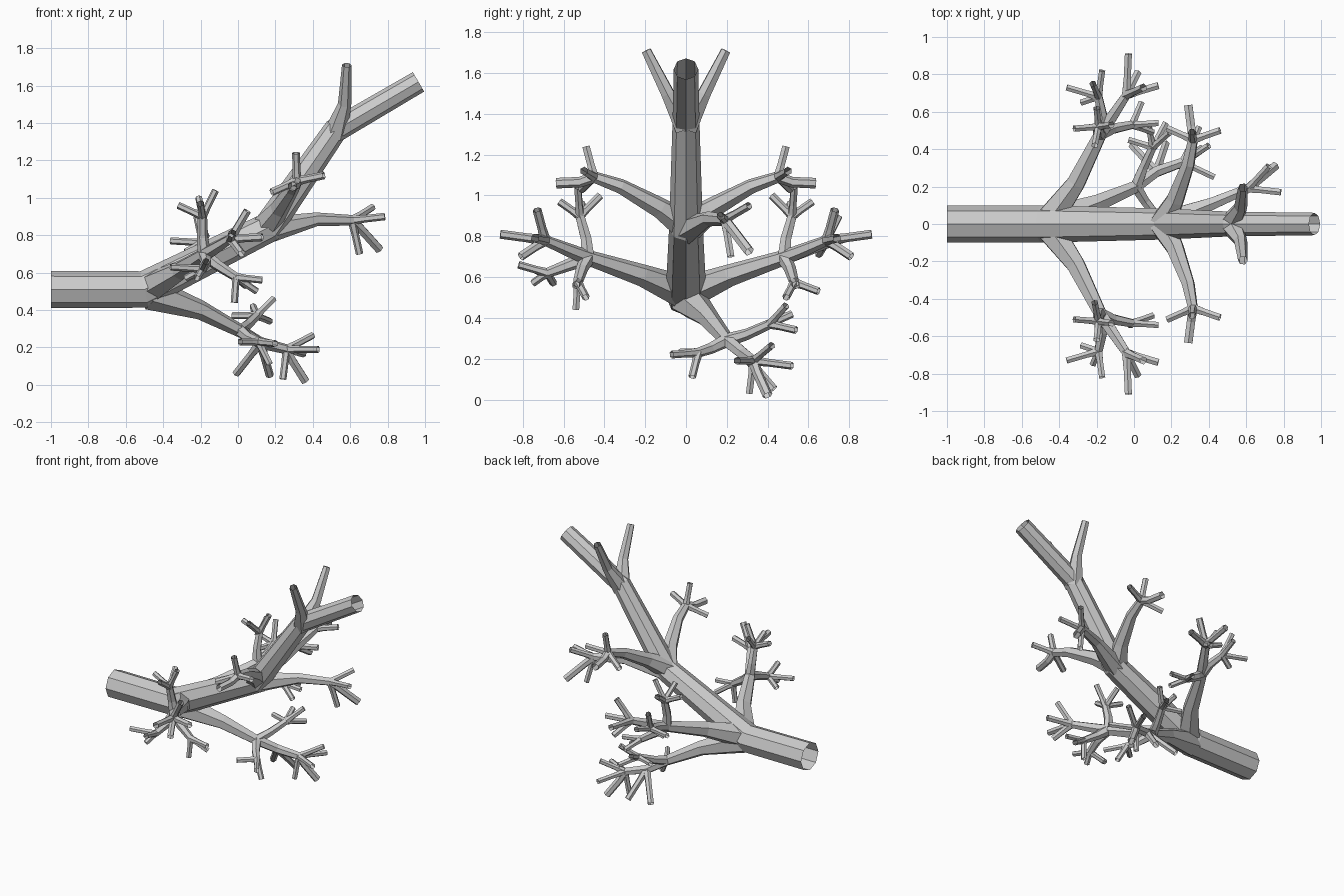
import bpy, bmesh
from math import cos, sin, pi
from mathutils import Vector


def tube(bm, path, radii, sides):
    """Open faceted tube with mitred rings along a path."""
    pts = [Vector(p) for p in path]
    dirs = [(b - a).normalized() for a, b in zip(pts, pts[1:])]
    up = Vector((0, 0, 1)) if abs(dirs[0].z) < 0.9 else Vector((1, 0, 0))
    rings = []
    for i, p in enumerate(pts):
        t = (dirs[max(i - 1, 0)] + dirs[min(i, len(dirs) - 1)]).normalized()
        up = (up - t * up.dot(t)).normalized()
        side = t.cross(up)
        rings.append([bm.verts.new(p + radii[i] * (up * cos(2 * pi * k / sides)
                     + side * sin(2 * pi * k / sides))) for k in range(sides)])
    for a, b in zip(rings, rings[1:]):
        for k in range(sides):
            j = (k + 1) % sides
            bm.faces.new((a[k], b[k], b[j], a[j]))


def twigs(bm, node, tips, r=0.019):
    """Short twigs fanning out from one node."""
    n = Vector(node)
    for tip in tips:
        t = Vector(tip)
        tube(bm, [n, n.lerp(t, 0.4), t], [r * 1.25, r, r], 6)


def finish(bm, name, flip=False):
    if flip:
        for v in bm.verts:
            v.co.y *= -1
    bmesh.ops.recalc_face_normals(bm, faces=bm.faces)
    me = bpy.data.meshes.new(name)
    bm.to_mesh(me)
    bm.free()
    bpy.context.collection.objects.link(bpy.data.objects.new(name, me))


# main limb
bm = bmesh.new()
tube(bm, [(-1, 0, 0.51), (-0.5, 0, 0.51), (0.16, 0, 0.84), (0.52, 0, 1.36), (0.965, 0, 1.62)],
     [0.1, 0.1, 0.083, 0.066, 0.06], 8)
finish(bm, "main_limb")

for s, label in ((1, "left"), (-1, "right")):
    # big low side branch
    bm = bmesh.new()
    node = (-0.18, 0.48, 0.695)
    tube(bm, [(-0.47, 0, 0.52), (-0.31, 0.22, 0.61), node], [0.085, 0.055, 0.038], 6)
    out, rise, drop = (-0.04, 0.69, 0.78), (-0.19, 0.52, 0.9), (-0.01, 0.53, 0.575)
    tube(bm, [node, (-0.12, 0.57, 0.73), out], [0.038, 0.034, 0.026], 6)
    twigs(bm, out, [(-0.03, 0.91, 0.81), (0.13, 0.74, 0.79), (0.05, 0.73, 0.93),
                    (0.02, 0.81, 0.7)], 0.022)
    tube(bm, [node, (-0.19, 0.49, 0.79), rise], [0.036, 0.03, 0.025], 6)
    twigs(bm, rise, [(-0.32, 0.51, 0.96), (-0.12, 0.53, 1.04), (-0.2, 0.62, 0.97),
                     (-0.21, 0.42, 1.0)])
    tube(bm, [node, (-0.11, 0.51, 0.64), drop], [0.036, 0.03, 0.024], 6)
    low = (0.04, 0.65, 0.53) if s > 0 else (-0.02, 0.54, 0.44)
    twigs(bm, drop, [(0.13, 0.54, 0.56), (0.1, 0.49, 0.5), low])
    fork = (-0.19, 0.68, 0.76 if s > 0 else 0.62)
    z = fork[2]
    tube(bm, [node, (-0.17, 0.58, (z + 0.695) / 2), fork], [0.036, 0.03, 0.024], 6)
    twigs(bm, fork, [(-0.36, 0.73, z + 0.01), (-0.17, 0.82, z + 0.04),
                     (-0.22, 0.75, z + (0.14 if s > 0 else -0.05)), (-0.28, 0.65, z - 0.05)])
    finish(bm, "low_side_branch_" + label, s < 0)

    # middle side branch
    bm = bmesh.new()
    node = (0.315, 0.45, 1.09)
    tube(bm, [(0.15, 0, 0.85), (0.22, 0.13, 0.94), (0.29, 0.32, 1.045), node],
         [0.075, 0.052, 0.037, 0.028], 6)
    twigs(bm, node, [(0.46, 0.5, 1.12), (0.31, 0.49, 1.24), (0.18, 0.51, 1.03)], 0.021)
    tube(bm, [node, (0.305, 0.52, 1.065), (0.29, 0.635, 1.06)], [0.028, 0.026, 0.026], 6)
    finish(bm, "middle_side_branch_" + label, s < 0)

    # upper prong
    bm = bmesh.new()
    tube(bm, [(0.52, 0, 1.34), (0.57, 0.09, 1.5), (0.582, 0.195, 1.71)],
         [0.065, 0.036, 0.026], 6)
    finish(bm, "upper_prong_" + label, s < 0)

# forward branch
bm = bmesh.new()
node = (0.61, 0.19, 0.88)
tube(bm, [(0.17, 0.01, 0.83), (0.42, 0.11, 0.885), node], [0.07, 0.037, 0.028], 6)
twigs(bm, node, [(0.785, 0.17, 0.9), (0.72, 0.31, 0.95), (0.65, 0.22, 0.7)], 0.02)
tube(bm, [node, (0.66, 0.23, 0.83), (0.755, 0.31, 0.725)], [0.027, 0.026, 0.026], 6)
finish(bm, "forward_branch")

# hanging branch
bm = bmesh.new()
node = (0.01, 0.2, 0.29)
tube(bm, [(-0.47, 0.01, 0.49), (-0.2, 0.11, 0.4), node], [0.09, 0.052, 0.036], 6)
rear, inner, mid, end = (0.1, 0.41, 0.37), (0.11, 0.06, 0.23), (0.12, 0.28, 0.225), (0.26, 0.33, 0.19)
tube(bm, [node, (0.05, 0.3, 0.32), rear], [0.034, 0.028, 0.024], 6)
twigs(bm, rear, [(0.19, 0.49, 0.46), (-0.03, 0.45, 0.37), (0.17, 0.54, 0.34), (0.08, 0.52, 0.42)])
tube(bm, [node, (0.06, 0.12, 0.25), inner], [0.034, 0.028, 0.024], 6)
twigs(bm, inner, [(0.17, 0.03, 0.11), (0.2, -0.07, 0.22), (0.01, -0.03, 0.23)])
tube(bm, [node, mid, end], [0.036, 0.032, 0.027], 6)
twigs(bm, mid, [(-0.01, 0.42, 0.06), (0.17, 0.43, 0.05)], 0.022)
twigs(bm, end, [(0.43, 0.25, 0.19), (0.4, 0.42, 0.265), (0.24, 0.31, 0.03), (0.35, 0.52, 0.165)])
tube(bm, [end, (0.29, 0.35, 0.13), (0.36, 0.4, 0.02)], [0.027, 0.025, 0.025], 6)
finish(bm, "hanging_branch")
